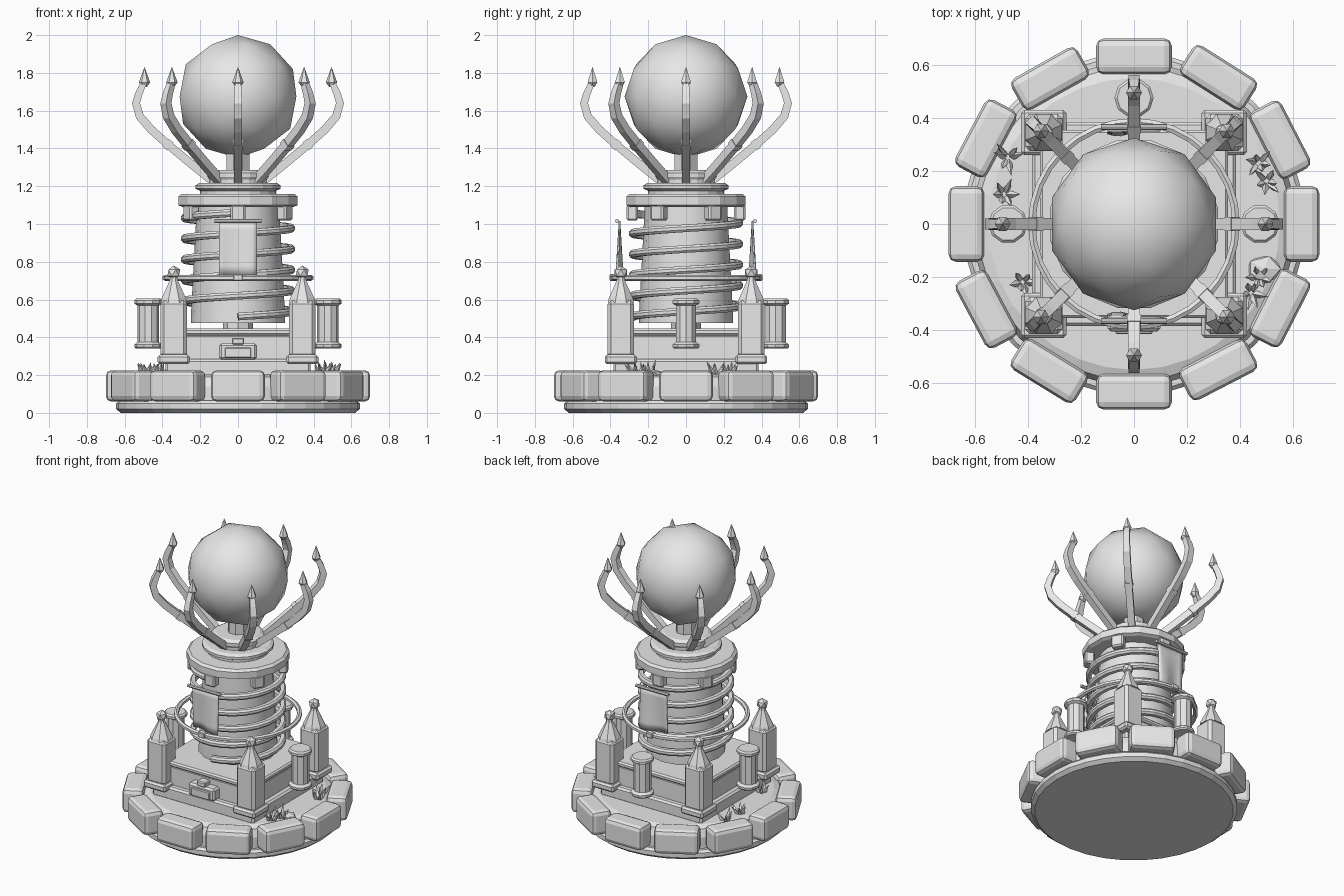
import bpy, bmesh, math, random
from mathutils import Vector, Matrix

if "Cube" in bpy.data.objects:
    bpy.data.objects.remove(bpy.data.objects["Cube"])

random.seed(4)
grey = bpy.data.materials.new("stone_grey")
grey.diffuse_color = (0.8, 0.8, 0.8, 1)
grey.use_nodes = True
grey.node_tree.nodes["Principled BSDF"].inputs["Base Color"].default_value = grey.diffuse_color


def finish(name, bm, smooth=None):
    bmesh.ops.recalc_face_normals(bm, faces=bm.faces)
    me = bpy.data.meshes.new(name)
    bm.to_mesh(me)
    bm.free()
    me.materials.append(grey)
    ob = bpy.data.objects.new(name, me)
    bpy.context.collection.objects.link(ob)
    if smooth:
        bpy.ops.object.select_all(action='DESELECT')
        ob.select_set(True)
        bpy.context.view_layer.objects.active = ob
        bpy.ops.object.shade_smooth_by_angle(angle=math.radians(smooth))
    return ob


def box(name, loc, size, bevel=0.0, rot=(0, 0, 0), seg=1):
    bm = bmesh.new()
    bmesh.ops.create_cube(bm, size=1)
    bmesh.ops.scale(bm, vec=size, verts=bm.verts)
    if bevel:
        bmesh.ops.bevel(bm, geom=bm.edges[:], offset=bevel, segments=seg,
                        profile=0.5, affect='EDGES')
    ob = finish(name, bm)
    ob.location, ob.rotation_euler = loc, rot
    return ob


def lathe(name, profile, sides, loc=(0, 0, 0), smooth=None, turn=0.0):
    # profile of (radius, z), closed with caps at both ends
    bm = bmesh.new()
    rings = []
    for r, z in profile:
        rings.append([bm.verts.new((r * math.cos(turn + 2 * math.pi * i / sides),
                                    r * math.sin(turn + 2 * math.pi * i / sides), z))
                      for i in range(sides)])
    for a, b in zip(rings, rings[1:]):
        for i in range(sides):
            j = (i + 1) % sides
            bm.faces.new((a[i], a[j], b[j], b[i]))
    bm.faces.new(rings[0])
    bm.faces.new(rings[-1])
    ob = finish(name, bm, smooth)
    ob.location = loc
    return ob


def sweep(name, path, radii, section, side_of, smooth=None):
    # sweep a small cross-section (side, normal) along a path
    bm = bmesh.new()
    rings = []
    for i, p in enumerate(path):
        t = (path[min(i + 1, len(path) - 1)] - path[max(i - 1, 0)]).normalized()
        s = side_of(p)
        s = (s - t * s.dot(t)).normalized()
        n = t.cross(s)
        rings.append([bm.verts.new(p + (s * u + n * v) * radii[i]) for u, v in section])
    k = len(section)
    for a, b in zip(rings, rings[1:]):
        for i in range(k):
            bm.faces.new((a[i], a[(i + 1) % k], b[(i + 1) % k], b[i]))
    bm.faces.new(rings[0])
    bm.faces.new(rings[-1])
    return finish(name, bm, smooth)


def ico(name, loc, r, sub, smooth=None):
    bm = bmesh.new()
    bmesh.ops.create_icosphere(bm, subdivisions=sub, radius=r)
    ob = finish(name, bm, smooth)
    ob.location = loc
    return ob


# round base, floor and ring of stones
lathe("base_disc", [(0.62, 0), (0.645, 0.02), (0.645, 0.05), (0.63, 0.065)], 32)
lathe("base_core", [(0.61, 0.06), (0.61, 0.14), (0.59, 0.19), (0.55, 0.205)], 32)
for i in range(12):
    a = i * math.pi / 6
    r = 0.632 + (random.uniform(0.0, 0.014) if i % 3 else 0)
    box("rim_stone", (r * math.cos(a), r * math.sin(a), 0.143), (0.135, 0.285, 0.165),
        0.028, (0, 0, a + (random.uniform(-0.06, 0.06) if i % 3 else 0)), 2)

# square plinth
box("plinth_foot", (0, 0, 0.24), (0.77, 0.77, 0.09), 0.012)
box("plinth_body", (0, 0, 0.345), (0.69, 0.69, 0.14), 0.01)
box("plinth_top", (0, 0, 0.428), (0.71, 0.71, 0.035), 0.01)

# door hatch on the front
box("hatch_frame", (0, -0.36, 0.325), (0.20, 0.09, 0.085), 0.012)
box("hatch_panel", (0, -0.405, 0.318), (0.14, 0.02, 0.055), 0.005)
box("hatch_keystone", (0, -0.375, 0.38), (0.065, 0.06, 0.035), 0.006)

# corner towers
for sx in (-1, 1):
    for sy in (-1, 1):
        x, y = 0.34 * sx, 0.345 * sy
        box("tower_foot", (x, y, 0.283), (0.17, 0.17, 0.05), 0.012)
        box("tower_shaft", (x, y, 0.445), (0.14, 0.14, 0.30), 0.018)
        lathe("tower_roof", [(0.075, 0.585), (0.07, 0.605), (0.024, 0.70), (0.02, 0.73)],
              8, (x, y, 0), turn=math.pi / 8)
        ico("tower_finial", (x, y, 0.742), 0.038, 1)

# side and back columns
for x, y in ((-0.475, 0), (0.475, 0), (0, 0.475)):
    lathe("column", [(0.066, 0.34), (0.074, 0.348), (0.074, 0.362), (0.056, 0.375),
                     (0.056, 0.568), (0.074, 0.578), (0.074, 0.595), (0.064, 0.605)],
          10, (x, y, 0))

# central drum with neck
lathe("drum_neck", [(0.08, 0.44), (0.08, 0.49)], 8)
lathe("drum", [(0.25, 0.475), (0.25, 0.50), (0.22, 1.06), (0.22, 1.10)], 16, smooth=30)

# spiral band around the drum
n = 120
path = []
for i in range(n + 1):
    a = -math.pi / 2 + 5 * 2 * math.pi * i / n
    path.append(Vector((0.282 * math.cos(a), 0.282 * math.sin(a), 0.51 + 0.55 * i / n)))
band = [(-0.7, -1), (0.5, -1), (1, -0.4), (1, 0.4), (0.5, 1), (-0.7, 1)]
sweep("spiral_band", path, [0.02] * (n + 1), band, lambda p: Vector((p.x, p.y, 0)))

# thin halo ring with clamps
bm = bmesh.new()
rings = []
for i in range(32):
    a = 2 * math.pi * i / 32
    rings.append([bm.verts.new(((0.385 + u) * math.cos(a), (0.385 + u) * math.sin(a), 0.715 + v))
                  for u, v in ((-.014, -.008), (0, -.016), (.014, -.008),
                               (.014, .008), (0, .016), (-.014, .008))])
for i in range(32):
    p, q = rings[i], rings[(i + 1) % 32]
    for k in range(6):
        bm.faces.new((p[k], q[k], q[(k + 1) % 6], p[(k + 1) % 6]))
finish("halo_ring", bm)
for s in (-1, 1):
    box("ring_clamp", (0, 0.385 * s, 0.717), (0.05, 0.04, 0.036), 0.005)

# front and back banners hanging from rods
for s in (-1, 1):
    bm = bmesh.new()
    grid = {}
    for j in range(7):
        t = j / 6
        for i in range(9):
            u = i / 8 * 2 - 1
            y = s * (0.352 + 0.018 * t * math.sin(u * 2.6))
            grid[i, j] = bm.verts.new((0.1 * u, y, 1.015 - 0.285 * t))
    faces = [bm.faces.new((grid[i, j], grid[i + 1, j], grid[i + 1, j + 1], grid[i, j + 1]))
             for i in range(8) for j in range(6)]
    ob = finish("banner", bm, 40)
    mod = ob.modifiers.new("thickness", 'SOLIDIFY')
    mod.thickness, mod.offset = 0.008, 0
    rod = lathe("banner_rod", [(0.011, -0.125), (0.011, 0.125)], 8, (0, 0.365 * s, 1.015))
    rod.rotation_euler = (0, math.pi / 2, 0)

# cornice with brackets and upper collars
lathe("cornice", [(0.30, 1.09), (0.322, 1.10), (0.322, 1.145), (0.305, 1.16)], 16,
      turn=math.pi / 16)
for i in range(6):
    a = math.radians(-90 + 60 * i)
    box("cornice_bracket", (0.285 * math.cos(a), 0.285 * math.sin(a), 1.06),
        (0.06, 0.08, 0.085), 0.01, (0, 0, a))
lathe("lower_collar", [(0.20, 1.155), (0.20, 1.175), (0.225, 1.187), (0.225, 1.205),
                       (0.205, 1.218)], 20)
lathe("upper_collar", [(0.155, 1.21), (0.155, 1.235), (0.165, 1.25), (0.165, 1.27),
                       (0.14, 1.285)], 16)
lathe("orb_stem", [(0.065, 1.28), (0.065, 1.42)], 8, turn=math.pi / 8)

# orb
ico("orb", (0, 0, 1.675), 0.325, 2, 60)

# eight curved claws with spear tips
prof = [(0.12, 1.215), (0.25, 1.32), (0.37, 1.42), (0.46, 1.50), (0.52, 1.57),
        (0.54, 1.64), (0.525, 1.69), (0.50, 1.745)]
square = [(-1, -1), (1, -1), (1, 1), (-1, 1)]
for i in range(8):
    a = i * math.pi / 4
    d, side = Vector((math.cos(a), math.sin(a), 0)), Vector((-math.sin(a), math.cos(a), 0))
    pts = [d * r + Vector((0, 0, z)) for r, z in prof]
    sweep("claw", pts, [0.022] * 5 + [0.021, 0.019, 0.016], square, lambda p: side)
    sweep("claw_band", [pts[2] - d * 0.012 - Vector((0, 0, 0.01)), pts[2] + d * 0.012
                        + Vector((0, 0, 0.01))], [0.026, 0.026], square, lambda p: side)
    lathe("claw_tip", [(0.012, 1.725), (0.03, 1.75), (0.001, 1.83)], 6,
          (d.x * 0.495, d.y * 0.495, 0))

# grass tufts on the floor
for x, y in ((-0.475, 0.25), (-0.49, 0.11), (-0.42, -0.22), (0.50, 0.16),
             (0.47, 0.23), (0.47, -0.20), (0.44, -0.26)):
    for k in range(6):
        a = k * math.pi / 3 + random.uniform(-0.4, 0.4)
        blade = lathe("grass_blade", [(0.014, 0), (0.012, 0.03), (0.001, random.uniform(0.065, 0.09))],
                      4, (x + 0.015 * math.cos(a), y + 0.015 * math.sin(a), 0.195))
        lean = random.uniform(0.25, 0.7)
        blade.rotation_euler = (-lean * math.sin(a), lean * math.cos(a), 0)

# flat rock on the right side
rock = ico("floor_rock", (0.49, -0.17, 0.205), 0.07, 1)
rock.scale = (1, 0.8, 0.35)
